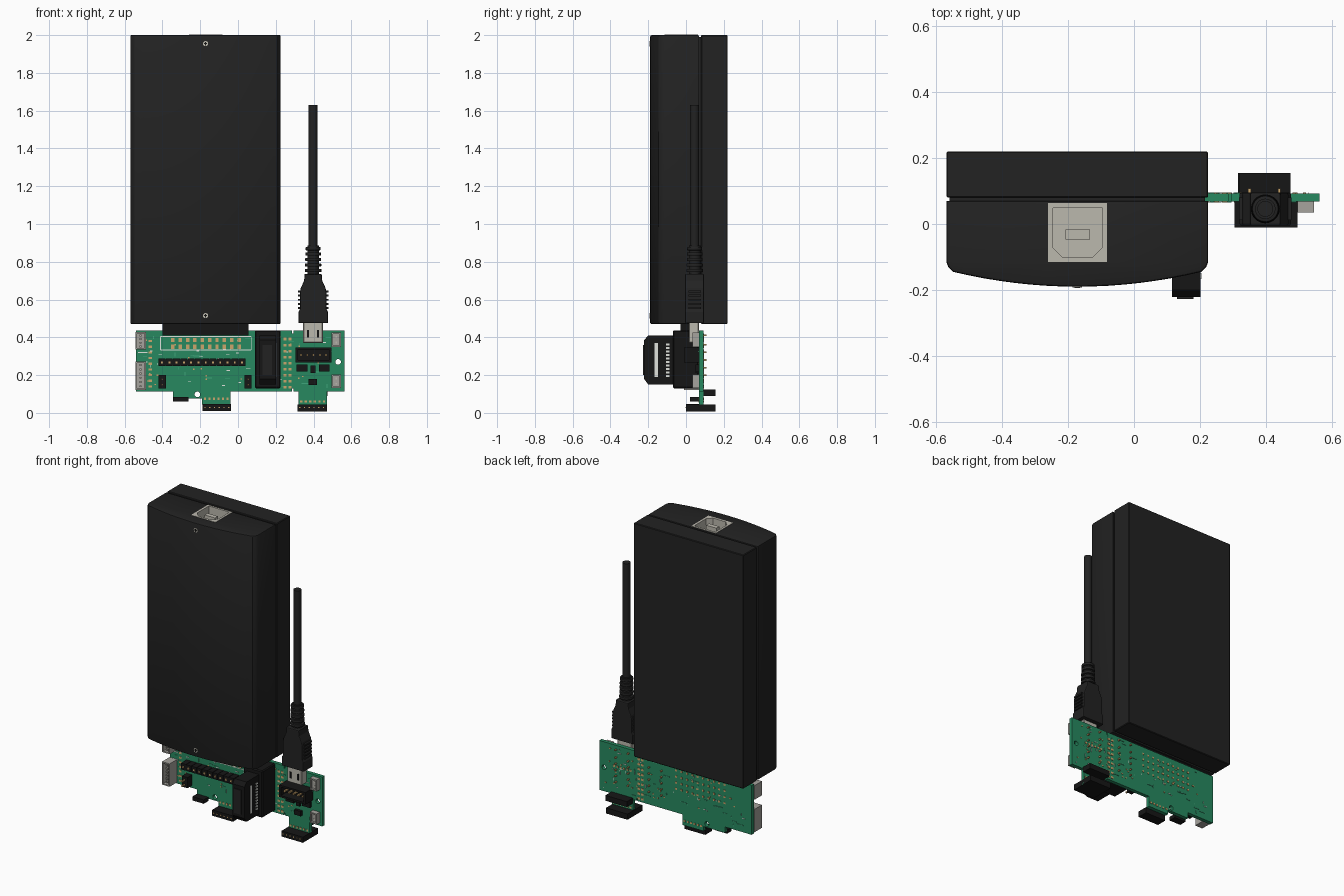
import bpy, bmesh, math, random
from mathutils import Matrix, Vector

old = bpy.data.objects.get("Cube")
if old:
    bpy.data.objects.remove(old, do_unlink=True)
random.seed(4)


def material(name, r, g, b):
    m = bpy.data.materials.new(name)
    m.use_nodes = True
    m.diffuse_color = (r, g, b, 1)
    m.node_tree.nodes["Principled BSDF"].inputs["Base Color"].default_value = (r, g, b, 1)
    return m


CASE = material("case black", .016, .016, .016)
BLACK = material("connector black", .008, .008, .008)
GREEN = material("board green", .02, .25, .115)
TRACE = material("trace green", .05, .38, .2)
GOLD = material("gold pads", .6, .38, .15)
STEEL = material("steel", .5, .48, .42)
GREY = material("socket grey", .38, .37, .34)
WHITE = material("print white", .75, .77, .73)


def finish(name, bm, mat):
    bmesh.ops.recalc_face_normals(bm, faces=bm.faces)
    me = bpy.data.meshes.new(name)
    bm.to_mesh(me)
    bm.free()
    me.materials.append(mat)
    ob = bpy.data.objects.new(name, me)
    bpy.context.collection.objects.link(ob)
    return ob


def add_box(bm, x0, x1, y0, y1, z0, z1):
    mid = Vector((x0 + x1, y0 + y1, z0 + z1)) / 2
    size = Matrix.Diagonal((x1 - x0, y1 - y0, z1 - z0, 1))
    bmesh.ops.create_cube(bm, size=1, matrix=Matrix.Translation(mid) @ size)


def boxes(name, mat, *items, bevel=0):
    bm = bmesh.new()
    for it in items:
        add_box(bm, *it)
    if bevel:
        bmesh.ops.bevel(bm, geom=bm.edges[:], offset=bevel, segments=1, affect='EDGES')
    return finish(name, bm, mat)


def prism(name, mat, pts, axis, a, b, rim=0):
    """Extrude a 2D outline along an axis; rim bevels the end outlines."""
    place = {'x': lambda p: (a, p[0], p[1]), 'y': lambda p: (p[0], a, p[1]),
             'z': lambda p: (p[0], p[1], a)}[axis]
    bm = bmesh.new()
    f = bm.faces.new([bm.verts.new(place(p)) for p in pts])
    top = bmesh.ops.extrude_face_region(bm, geom=[f])['geom']
    move = Vector([(b - a) * (axis == k) for k in 'xyz'])
    bmesh.ops.translate(bm, vec=move, verts=[v for v in top if isinstance(v, bmesh.types.BMVert)])
    if rim:
        ends = [e for e in bm.edges if abs((e.verts[0].co - e.verts[1].co).dot(move)) < 1e-6]
        bmesh.ops.bevel(bm, geom=ends, offset=rim, segments=2, profile=.5, affect='EDGES')
    return finish(name, bm, mat)


def circle(cx, cy, r, n=20):
    return [(cx + r * math.cos(math.tau * i / n), cy + r * math.sin(math.tau * i / n)) for i in range(n)]


def cut(ob, tool):
    mod = ob.modifiers.new("cut", 'BOOLEAN')
    mod.object, mod.operation, mod.solver = tool, 'DIFFERENCE', 'EXACT'
    bpy.context.view_layer.objects.active = ob
    bpy.ops.object.modifier_apply(modifier=mod.name)
    bpy.data.objects.remove(tool, do_unlink=True)


def smooth(ob, angle=30):
    bpy.ops.object.select_all(action='DESELECT')
    ob.select_set(True)
    bpy.context.view_layer.objects.active = ob
    bpy.ops.object.shade_smooth_by_angle(angle=math.radians(angle))


# Case: bowed front shell, flat back shell, recessed seam
CX, HW = -.172, .397
bow = [(-1 + i / 8) * .95 for i in range(17)]
outline = [(CX - HW, .07), (CX - HW, -.115), (CX - HW + .006, -.13)]
outline += [(CX + t * HW, -.14 - .05 * (1 - t * t)) for t in bow]
outline += [(CX + HW - .006, -.13), (CX + HW, -.115), (CX + HW, .07)]
front = prism("case_front", CASE, outline, 'z', .47, 2, rim=.008)
port = (-.26, -.082, -.115, .063)
cut(front, boxes("port_cutter", CASE, port + (1.85, 2.1)))
smooth(front, 25)
boxes("case_back", CASE, (CX - HW, CX + HW, .08, .22, .47, 2), bevel=.004)
boxes("case_seam", CASE, (CX - HW + .01, CX + HW - .01, .06, .09, .48, 1.99))

# Square socket in the top of the case
shell = boxes("top_socket", STEEL, port + (1.85, 2.002))
x0, x1, y0, y1 = port[0] + .014, port[1] - .014, port[2] + .014, port[3] - .014
hole = [(x0, y1), (x0, y0 + .03), (x0 + .03, y0), (x1 - .03, y0), (x1, y0 + .03), (x1, y1)]
cut(shell, prism("socket_cutter", STEEL, hole, 'z', 1.9, 2.1))
boxes("top_socket_tongue", STEEL, (-.208, -.134, -.047, -.017, 1.89, 1.99))

# Case screws
for z in (1.955, .515):
    prism("case_screw", STEEL, circle(CX, z, .014, 12), 'y', -.193, -.185)
    boxes("screw_slot", BLACK, (CX - .009, CX + .009, -.1945, -.192, z - .002, z + .002),
          (CX - .002, CX + .002, -.1945, -.192, z - .009, z + .009))

# Circuit board with mounting holes
FY, BY = .068, .092
edge = [(-.54, .114), (-.345, .114), (-.345, .075), (-.19, .075), (-.19, .045), (-.04, .045),
        (-.04, .114), (.29, .114), (.32, .114), (.32, .01), (.47, .01), (.47, .114),
        (.563, .114), (.563, .437), (-.54, .437)]
board = prism("circuit_board", GREEN, edge, 'y', FY, BY)
for x, z in ((.53, .27), (-.215, .098)):
    cut(board, prism("hole_cutter", GREEN, circle(x, z, .015), 'y', 0, .2))
cut(board, boxes("slot_cutter", GREEN, (.286, .294, 0, .2, .1, .13), (.286, .294, 0, .2, .42, .5)))


def plate(x, z, w, h, side):
    y = (FY - .003, FY) if side < 0 else (BY, BY + .003)
    return (x - w / 2, x + w / 2) + y + (z - h / 2, z + h / 2)


# Pad rows, solder pins and printed marks on both faces
cols = [-.345 + i * .039 for i in range(10)]
pads = [plate(x, z, .018, .022, -1) for x in cols for z in (.35, .385)]
pads += [plate(x, .135 + i * .032, .016, .014, s) for x in (.25, .275) for i in range(9) for s in (-1, 1)]
pads += [plate(x, z, .012, .012, 1) for x in cols for z in (.27, .31, .35, .39)]
pads += [plate(-.465, .14 + i * .03, .018, .012, -1) for i in range(9)]
pads += [plate(.335 + i * .024, z, .012, .012, s) for i in range(6) for z in (.06, .3) for s in (-1, 1)]
pads += [plate(-.175 + i * .024, .075, .012, .012, s) for i in range(6) for s in (-1, 1)]
boxes("gold_pads", GOLD, *pads)
boxes("solder_pins", GOLD, *[(x - .004, x + .004, BY, BY + .016, z - .004, z + .004)
                            for x in (.11, .2, .35, .44) for z in (.2, .24, .28, .32, .36, .41)])
marks, lines, vias = [], [], []
for i in range(170):
    side = 1 if i % 2 else -1
    x, z = random.uniform(-.5, .53), random.uniform(.135, .42)
    if math.hypot(x - .53, z - .27) < .05:
        continue
    long, thin = random.uniform(.015, .05), .004
    w, h = random.choice(((long, thin), (thin, long / 2)))
    if i % 3 == 0:
        marks.append(plate(x, z, w * .5, h, side))
    elif i % 3 == 1:
        lines.append(plate(x, z, w, h, side))
    else:
        vias.append(plate(x, z, .009, .007, side))
marks += [plate(-.17, z, .48, .004, -1) for z in (.333, .405)]
marks += [plate(x, .369, .004, .072, -1) for x in (-.41, .07)]
marks += [plate(-.505, .27, .05, .005, -1), plate(-.505, .32, .05, .005, -1)]
boxes("printed_marks", WHITE, *marks)
boxes("board_traces", TRACE, *lines)
boxes("board_vias", GOLD, *vias)

# Header joining the board to the case, and the long pin strip
boxes("case_header", BLACK, (-.4, .055, -.03, .06, .41, .48))
boxes("pin_strip", BLACK, *[(-.42 + i * .0385, -.385 + i * .0385, .01, FY, .247, .288) for i in range(12)],
      (-.41, .03, .014, FY, .252, .283))
boxes("pin_strip_pins", GOLD, *[(-.407 + i * .0385, -.397 + i * .0385, .006, .02, .262, .273) for i in range(12)])


def socket(name, mat, x0, x1, y0, z0, z1, wall, inner, pins=0):
    """Open-fronted box socket on the board, with pins inside."""
    ob = boxes(name, mat, (x0, x1, y0, FY, z0, z1))
    cut(ob, boxes("cutter", mat, (x0 + wall, x1 - wall, y0 - .1, FY - .02, z0 + wall, z1 - wall)))
    tall = z1 - z0 > x1 - x0
    for i in range(pins):
        t = (i + .5) / pins
        px = (x0 + x1) / 2 if tall else x0 + wall + (x1 - x0 - 2 * wall) * t
        pz = z0 + wall + (z1 - z0 - 2 * wall) * t if tall else (z0 + z1) / 2
        boxes(name + "_pin", inner, (px - .005, px + .005, y0 + .01, FY - .01, pz - .005, pz + .005))


socket("left_socket_upper", GREY, -.543, -.488, -.01, .335, .427, .008, STEEL, 4)
socket("left_socket_lower", GREY, -.543, -.488, -.01, .122, .272, .008, STEEL, 6)
socket("right_socket_upper", GREY, .495, .545, .035, .35, .425, .008, STEEL, 2)
socket("right_socket_lower", GREY, .495, .545, .035, .133, .203, .008, STEEL, 2)
socket("box_header", BLACK, .305, .495, -.01, .268, .347, .012, GOLD, 5)

# Large latch connector with ribbon plug
boxes("latch_connector", BLACK, (.09, .225, -.07, FY, .13, .437), bevel=.006)
plug = [(-.06, .15), (-.2, .15), (-.222, .18), (-.222, .385), (-.2, .41), (-.06, .41)]
prism("ribbon_plug", BLACK, plug, 'x', .115, .202)
boxes("plug_latch", CASE, (.13, .18, -.227, -.2, .2, .36))
boxes("plug_stripe", WHITE, (.2, .205, -.166, -.148, .19, .37))
boxes("plug_comb", WHITE, *[(.2, .205, -.105, -.088, .19 + i * .0185, .2 + i * .0185) for i in range(10)])

# Small headers and chips
for name, it in {
    "lower_header": (-.187, -.037, 0, FY, .01, .048),
    "small_header": (-.345, -.262, .02, FY, .06, .085),
    "left_jumper": (-.42, -.38, .02, FY, .13, .2),
    "middle_jumper": (.035, .072, .02, FY, .13, .2),
    "right_header": (.315, .47, 0, .155, .008, .045),
    "back_header": (.32, .475, BY, .155, .09, .125),
    "chip_left": (.31, .368, .05, FY, .22, .255),
    "chip_right": (.43, .485, .05, FY, .22, .255),
    "chip_middle": (.385, .41, .05, FY, .21, .25),
    "chip_low": (.372, .418, .05, FY, .148, .18),
}.items():
    boxes(name, BLACK, it)
boxes("lower_header_pins", GOLD, *[(x + i * .025, x + i * .025 + .007, -.003, .01, .025, .032)
                                  for x in (-.178, .324) for i in range(6)])
boxes("jumper_pins", GOLD, *[(x, x + .008, -.01, .03, z, z + .008) for x in (-.404, .05) for z in (.145, .175)])

# Cable socket, plug, strain relief and cable
UX, UY = .398, .046
boxes("cable_socket", STEEL, (.345, .45, .015, FY, .37, .48), bevel=.004)
boxes("cable_socket_slots", BLACK, *[(x, x + .012, .012, .016, .4, .44) for x in (.365, .418)])
half = [(.078, .475), (.078, .535), (.07, .55), (.07, .64), (.066, .66), (.048, .7), (.045, .735)]
shape = [(UX + a, z) for a, z in half] + [(UX - a, z) for a, z in reversed(half)]
prism("cable_plug", CASE, shape, 'y', -.005, .095, rim=.006)
boxes("plug_grips", CASE, *[(UX - .08, UX + .08, .012, .08, .55 + i * .022, .56 + i * .022) for i in range(5)])
smooth(prism("relief_core", CASE, circle(UX, UY, .031), 'z', .72, .885))
for i in range(5):
    z = .745 + i * .029
    smooth(prism("relief_ring", CASE, circle(UX, UY, .044 - i * .001), 'z', z, z + .017, rim=.003))
smooth(prism("cable", CASE, circle(UX, UY, .024), 'z', .87, 1.63))
